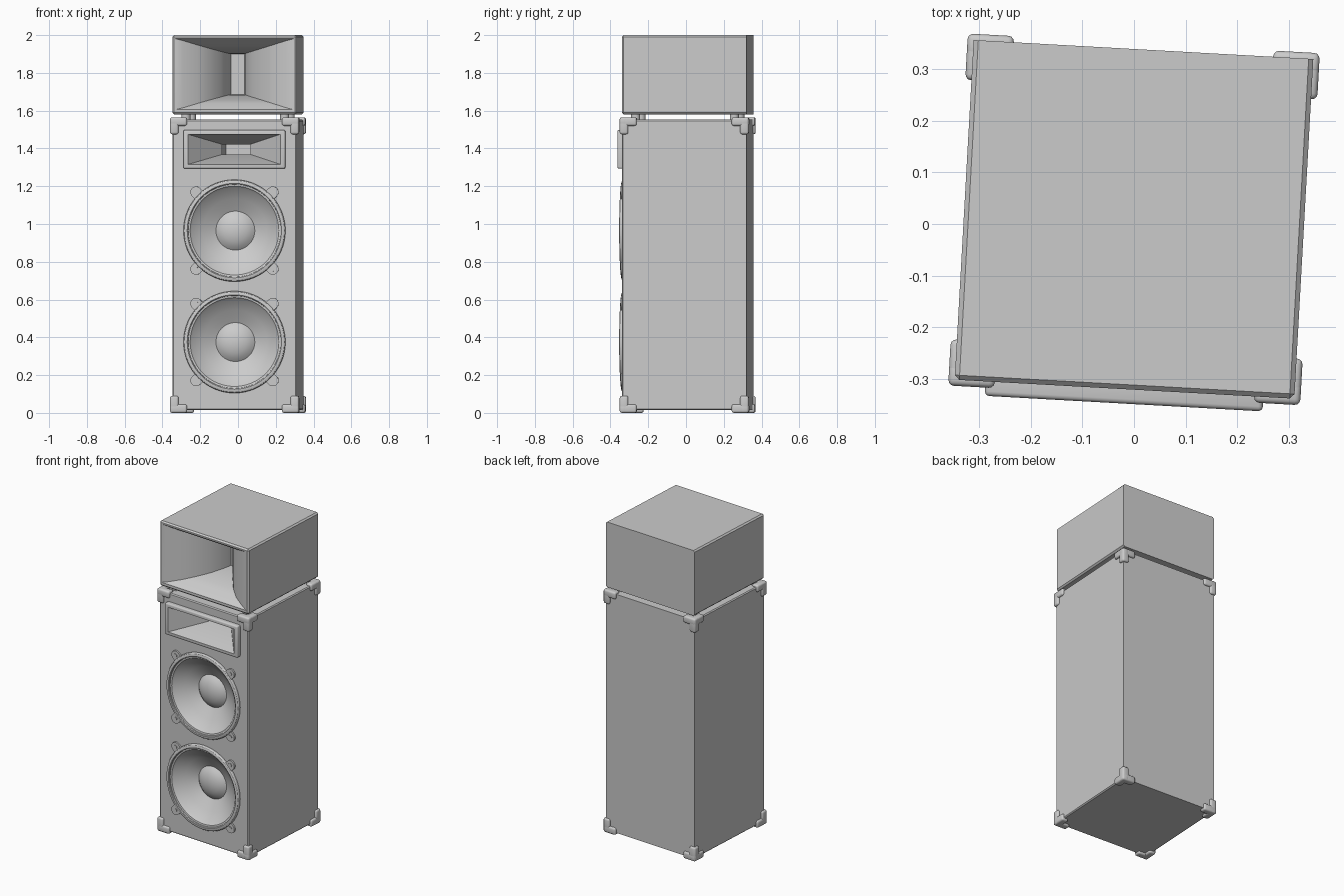
import bpy, bmesh, math
from mathutils import Matrix, Vector

if "Cube" in bpy.data.objects:
    bpy.data.objects.remove(bpy.data.objects["Cube"])

# whole stack is turned slightly about z
PLACE = Matrix.Translation((0, 0.009, 0)) @ Matrix.Rotation(math.radians(-3.2), 4, 'Z')
F = -0.33                      # local y of the cabinet front
finished = []


def add_box(bm, lo, hi):
    lo, hi = Vector(lo), Vector(hi)
    m = Matrix.Translation((lo + hi) / 2) @ Matrix.Diagonal((*(hi - lo), 1))
    return bmesh.ops.create_cube(bm, size=1, matrix=m)['verts']


def add_cyl(bm, centre, r, depth, axis='Z', seg=32):
    rot = Matrix.Rotation(math.pi / 2, 4, 'X') if axis == 'Y' else Matrix()
    bmesh.ops.create_cone(bm, cap_ends=True, segments=seg, radius1=r, radius2=r,
                          depth=depth, matrix=Matrix.Translation(centre) @ rot)


def make(name, bm):
    bmesh.ops.recalc_face_normals(bm, faces=bm.faces[:])
    me = bpy.data.meshes.new(name)
    bm.to_mesh(me)
    bm.free()
    ob = bpy.data.objects.new(name, me)
    bpy.context.collection.objects.link(ob)
    return ob


def activate(ob):
    bpy.ops.object.select_all(action='DESELECT')
    ob.select_set(True)
    bpy.context.view_layer.objects.active = ob


def cut(ob, cutter):
    activate(ob)
    mod = ob.modifiers.new("cut", 'BOOLEAN')
    mod.operation, mod.solver, mod.object = 'DIFFERENCE', 'EXACT', cutter
    bpy.ops.object.modifier_apply(modifier=mod.name)


def finish(ob):
    activate(ob)
    bpy.ops.object.shade_smooth_by_angle(angle=math.radians(30))
    finished.append(ob)


def horn_cutter(name, sections, z):
    # loft of rectangles (y, half width, half height)
    bm = bmesh.new()
    rings = [[bm.verts.new((sx * w, y, z + sz * h))
              for sx, sz in ((-1, -1), (1, -1), (1, 1), (-1, 1))] for y, w, h in sections]
    for a, b in zip(rings, rings[1:]):
        for i in range(4):
            j = (i + 1) % 4
            bm.faces.new((a[i], a[j], b[j], b[i]))
    bm.faces.new(rings[0])
    bm.faces.new(rings[-1])
    ob = make(name, bm)
    ob.hide_render = True
    return ob


def bevelled_box(name, lo, hi, width, seg=1):
    # back edges stay square
    bm = bmesh.new()
    add_box(bm, lo, hi)
    back = hi[1] - 1e-4
    edges = [e for e in bm.edges if not all(v.co.y > back for v in e.verts)]
    bmesh.ops.bevel(bm, geom=edges, offset=width, segments=seg, affect='EDGES', profile=0.5)
    return make(name, bm)


# top horn box with flared mouth
top = bevelled_box("top_horn_box", (-.33, F, 1.58), (.33, .33, 2.0), 0.009)
flare = [(-.02, .315, .188), (0, .315, .188), (.015, .275, .178), (.05, .20, .155),
         (.1, .14, .137), (.17, .08, .12), (.25, .045, .110), (.30, .035, .108)]
c = horn_cutter("flare_cutter", [(F + d, w, h) for d, w, h in flare], 1.793)
cut(top, c)
bpy.data.objects.remove(c)
finish(top)

# main cabinet and small horn frame share one horn cut
cabinet = bevelled_box("cabinet", (-.33, F, .014), (.33, .33, 1.552), 0.006)
frame = bevelled_box("horn_frame", (-.27, -.358, 1.293), (.27, F + .004, 1.498), 0.009, 3)
c = horn_cutter("horn_cutter", [(-.375, .246, .08), (-.358, .246, .08),
                                (-.17, .076, .027), (.2, .076, .027)], 1.395)
cut(cabinet, c)
cut(frame, c)
bpy.data.objects.remove(c)

# woofers: turned frame, cone and dust cap, with four screw tabs
WOOFER = [(0, -.045), (.03, -.047), (.06, -.055), (.085, -.067), (.103, -.082),
          (.17, -.045), (.225, -.005), (.235, .006), (.245, .008), (.246, .015), (.25, .019),
          (.259, .019), (.266, .016), (.27, .010), (.27, -.002), (.24, -.002), (.24, -.095), (0, -.095)]
for name, z in (("upper", .965), ("lower", .375)):
    bm = bmesh.new()
    add_cyl(bm, (0, F, z), .245, .2, 'Y', 64)
    c = make("hole_cutter", bm)
    cut(cabinet, c)
    bpy.data.objects.remove(c)

    bm = bmesh.new()
    vs = [bm.verts.new((r, F - o, z)) for r, o in WOOFER]
    es = [bm.edges.new(p) for p in zip(vs, vs[1:])]
    bmesh.ops.spin(bm, geom=vs + es, cent=(0, F, z), axis=(0, 1, 0),
                   angle=2 * math.pi, steps=64, use_merge=False)
    bmesh.ops.remove_doubles(bm, verts=bm.verts[:], dist=1e-5)
    finish(make(name + "_woofer", bm))

    bm = bmesh.new()
    for k in range(4):
        a = math.radians(45 + 90 * k)
        ca, sa = math.cos(a), math.sin(a)
        outline = [(.25, -.03)] + [(.288 + .03 * math.cos(t), .03 * math.sin(t))
                   for t in (math.pi * (i / 12 - .5) for i in range(13))] + [(.25, .03)]
        f = bm.faces.new([bm.verts.new((u * ca - v * sa, F + .002, z + u * sa + v * ca))
                          for u, v in outline])
        ext = bmesh.ops.extrude_face_region(bm, geom=[f])['geom']
        bmesh.ops.translate(bm, vec=(0, -.013, 0),
                            verts=[g for g in ext if isinstance(g, bmesh.types.BMVert)])
        add_cyl(bm, (.288 * ca, F - .011, z + .288 * sa), .012, .008, 'Y', 16)
    finish(make(name + "_woofer_tabs", bm))
finish(cabinet)
finish(frame)

# spacer feet between the boxes
bm = bmesh.new()
for sx in (-1, 1):
    for sy in (-1, 1):
        add_cyl(bm, (sx * .262, sy * .262, 1.566), .024, .04)
finish(make("spacer_feet", bm))

# corner protectors: three rounded arms at each cabinet corner
O, L, W = .342, .09, .045
bm = bmesh.new()
for sx in (-1, 1):
    for sy in (-1, 1):
        for zc, sz in ((0, 1), (1.565, -1)):
            for dims in ((L, W, W), (W, L, W), (W, W, L)):
                p = (sx * O, sy * O, zc)
                q = (sx * (O - dims[0]), sy * (O - dims[1]), zc + sz * dims[2])
                add_box(bm, [min(i) for i in zip(p, q)], [max(i) for i in zip(p, q)])
bmesh.ops.bevel(bm, geom=bm.edges[:], offset=.011, segments=3, affect='EDGES', profile=0.5)
finish(make("corner_protectors", bm))

# put everything in place
for ob in finished:
    ob.matrix_world = PLACE
